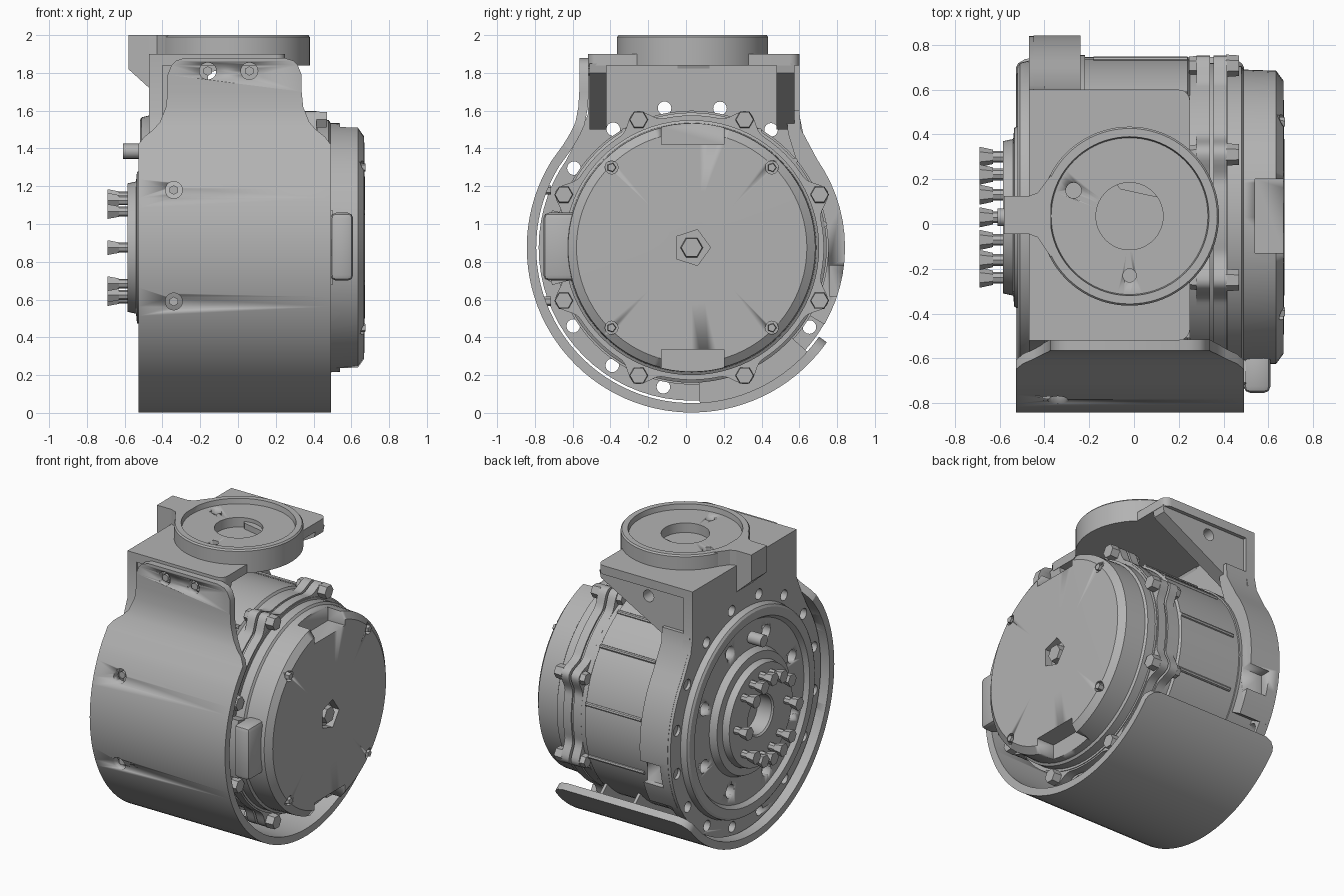
import bpy, bmesh
from math import sin, cos, pi, radians
from mathutils import Matrix, Vector

if "Cube" in bpy.data.objects:
    bpy.data.objects.remove(bpy.data.objects["Cube"])

GREY = (0.45, 0.45, 0.45, 1)
mat = bpy.data.materials.new("machined grey")
mat.use_nodes = True
mat.diffuse_color = GREY
mat.node_tree.nodes["Principled BSDF"].inputs["Base Color"].default_value = GREY

CY, CZ = 0.03, 0.875          # motor axis, running along x
MOTOR = Vector((0, CY, CZ))
TURN = {'X': Matrix.Rotation(pi / 2, 4, 'Y'),
        'Y': Matrix.Rotation(-pi / 2, 4, 'X'),
        'Z': Matrix.Identity(4)}


def finish(name, bm, smooth=True):
    bmesh.ops.remove_doubles(bm, verts=bm.verts, dist=1e-5)
    bmesh.ops.recalc_face_normals(bm, faces=bm.faces)
    me = bpy.data.meshes.new(name)
    bm.to_mesh(me)
    bm.free()
    ob = bpy.data.objects.new(name, me)
    bpy.context.collection.objects.link(ob)
    me.materials.append(mat)
    if smooth:
        activate(ob)
        bpy.ops.object.shade_smooth_by_angle(angle=radians(30))
    return ob


def activate(ob):
    bpy.ops.object.select_all(action='DESELECT')
    ob.select_set(True)
    bpy.context.view_layer.objects.active = ob


def polar(r, deg):
    return (CY + r * cos(radians(deg)), CZ + r * sin(radians(deg)))


def place(axis, a, p, q):
    return {'X': (a, p, q), 'Y': (p, a, q), 'Z': (p, q, a)}[axis]


def prism(name, pts, a, b, axis='X', smooth=True):
    bm = bmesh.new()
    face = bm.faces.new([bm.verts.new(place(axis, a, *p)) for p in pts])
    ext = bmesh.ops.extrude_face_region(bm, geom=[face], use_keep_orig=True)
    shift = Vector(place(axis, b - a, 0, 0))
    bmesh.ops.translate(bm, vec=shift, verts=[v for v in ext['geom'] if isinstance(v, bmesh.types.BMVert)])
    return finish(name, bm, smooth)


def lathe(name, prof, centre=MOTOR, axis='X', n=80):
    bm = bmesh.new()
    rings = [[bm.verts.new(Vector(place(axis, a, r * cos(2 * pi * j / n), r * sin(2 * pi * j / n))) + centre)
              for j in range(n)] for a, r in prof]
    for i, ring in enumerate(rings):
        k = (i + 1) % len(rings)
        if prof[i][1] == 0 and prof[k][1] == 0:
            continue
        for j in range(n):
            m = (j + 1) % n
            bm.faces.new((ring[j], ring[m], rings[k][m], rings[k][j]))
    return finish(name, bm)


def rods(name, specs, axis='X', n=16):
    """Cylinders or cones joined in one mesh: (centre, start radius, end radius, length)."""
    bm = bmesh.new()
    for c, r1, r2, length in specs:
        bmesh.ops.create_cone(bm, cap_ends=True, segments=n, radius1=r1, radius2=r2, depth=length,
                              matrix=Matrix.Translation(c) @ TURN[axis])
    return finish(name, bm, n > 8)


def box(name, lo, hi, bevel=0):
    bm = bmesh.new()
    lo, hi = Vector(lo), Vector(hi)
    bmesh.ops.create_cube(bm, size=1, matrix=Matrix.Translation((lo + hi) / 2) @ Matrix.Diagonal((*(hi - lo), 1)))
    if bevel:
        bmesh.ops.bevel(bm, geom=bm.edges[:], offset=bevel, segments=2, affect='EDGES', profile=0.5)
    return finish(name, bm)


def cut(ob, cutter, keep=False):
    cutter.hide_render = True
    mod = ob.modifiers.new("cut", 'BOOLEAN')
    mod.operation, mod.solver, mod.object = 'DIFFERENCE', 'EXACT', cutter
    activate(ob)
    bpy.ops.object.modifier_apply(modifier="cut")
    if not keep:
        bpy.data.objects.remove(cutter)


def on_circle(x, r, deg):
    return (x, *polar(r, deg))


# Curved guard: swept strip that wraps the drum and narrows into a front tab
R, THICK, MID = 0.873, 0.05, -0.018
rows = [(*polar(R, d), w) for d, w in ((-35, 0.42), (-36, 0.47), (-38, 0.5))]
rows += [(*polar(R, -40 - 3.5 * i), 0.51) for i in range(50)]
rows += [(-0.65, 1.42, 0.51), (-0.625, 1.46, 0.48), (-0.603, 1.5, 0.43), (-0.585, 1.54, 0.395), (-0.57, 1.62, 0.363),
         (-0.565, 1.7, 0.355), (-0.565, 1.79, 0.355), (-0.565, 1.84, 0.335), (-0.565, 1.865, 0.31),
         (-0.565, 1.88, 0.26)]
bm = bmesh.new()
loops = []
for i, (y, z, w) in enumerate(rows):
    p, q = rows[max(i - 1, 0)], rows[min(i + 1, len(rows) - 1)]
    t = Vector((q[0] - p[0], q[1] - p[1])).normalized()
    yi, zi = y + t.y * THICK, z - t.x * THICK
    loops.append([bm.verts.new(v) for v in ((MID - w, y, z), (MID + w, y, z), (MID + w, yi, zi), (MID - w, yi, zi))])
for a, b in zip(loops, loops[1:]):
    for k in range(4):
        bm.faces.new((a[k], a[(k + 1) % 4], b[(k + 1) % 4], b[k]))
bm.faces.new(loops[0])
bm.faces.new(loops[-1])
guard = finish("curved_guard", bm)
guard_holes = [(-0.34, -0.8, 1.18), (-0.34, -0.8, 0.59), (-0.16, -0.56, 1.81), (0.06, -0.56, 1.81)]
cut(guard, rods("guard_cutter", [(p, 0.045, 0.045, 0.3) for p in guard_holes], 'Y', 20))
rods("guard_screws", [((x, y + (0.06 if z < 1.5 else 0.03), z), 0.025, 0.025, 0.05) for x, y, z in guard_holes], 'Y', 6)

# Side plate: round below, rising to a straight bracket
plate_pts = [polar(0.81, 35 - 5 * i) for i in range(51)]
plate_pts += [(-0.56, 1.48), (-0.52, 1.58), (-0.52, 1.86), (0.6, 1.86), (0.6, 1.58), (0.62, 1.48)]
plate = prism("side_plate", plate_pts, -0.47, -0.40)
holes = [(on_circle(-0.5, 0.752, 11 + 22.5 * i), 0.036, 0.036, 0.3) for i in range(16)]
holes += [(on_circle(-0.5, 0.51, 22.5 + 45 * i), 0.045, 0.045, 0.17) for i in range(8)]
cutter = rods("plate_cutter", holes)
cut(plate, cutter, keep=True)

# Output hub with raised rim and stepped centre
hub = lathe("output_hub", [(-0.41, 0), (-0.41, 0.69), (-0.47, 0.7), (-0.51, 0.69), (-0.52, 0.675), (-0.52, 0.62),
                           (-0.49, 0.6), (-0.49, 0.42), (-0.535, 0.4), (-0.54, 0.35), (-0.585, 0.34),
                           (-0.585, 0.14), (-0.575, 0.13), (-0.47, 0.13), (-0.47, 0)])
cut(hub, cutter)
angles = [0, 180] + [s * a for s in (1, -1) for a in (45, 68, 90, 112, 135)]
rods("hub_bolt_shanks", [(on_circle(-0.61, 0.27, a), 0.026, 0.026, 0.08) for a in angles], n=8)
rods("hub_bolt_heads", [(on_circle(-0.66, 0.27, a), 0.045, 0.032, 0.06) for a in angles], n=6)
rods("index_pin", [(on_circle(-0.56, 0.51, 90), 0.04, 0.04, 0.1)])

# Rear ear strip, mirroring the guard on a narrow width
outer = [polar(0.812, -30 + 5 * i) for i in range(14)] + [(0.61, 1.5), (0.6, 1.6)]
inner = [(0.53, 1.6), (0.54, 1.48)] + [polar(0.7, 35 - 5 * i) for i in range(14)]
ear = prism("rear_ear", outer + inner, -0.45, -0.24)
cut(ear, box("ear_cutter", (-0.39, 0.76, 0.62), (-0.2, 0.95, 0.78)))

# Top bracket: plate and triangular gussets
corner = [(0.25 - 0.05 * (1 - cos(a)), 0.05 * (1 - sin(a))) for a in (0, pi / 8, pi / 4, 3 * pi / 8, pi / 2)]
top_pts = [(-0.47, 0.6), (-0.47, -0.52)] + [(x, -0.52 + d) for x, d in reversed(corner)]
top_pts += [(x, 0.6 - d) for x, d in corner]
prism("top_plate", top_pts, 1.84, 1.9, 'Z')
tri = [(-0.46, 1.85), (0.25, 1.85), (0.24, 1.8), (-0.3, 1.5), (-0.46, 1.5)]
for name, y0, y1 in (("front_gusset", -0.51, -0.42), ("rear_gusset", 0.48, 0.575)):
    g = prism(name, tri, y0, y1, 'Y', False)
    cut(g, rods("gusset_cutter", [((-0.12, (y0 + y1) / 2, 1.77), 0.04, 0.04, 0.3)], 'Y'))

# Mounting ring with recessed floor, bore and locating arm
RING = Vector((-0.02, 0.035, 0))
ring = lathe("mounting_ring", [(1.84, 0), (1.84, 0.4), (1.99, 0.4), (2.0, 0.392), (2.0, 0.355), (1.965, 0.35),
                               (1.965, 0.15), (1.87, 0.15), (1.87, 0)], RING, 'Z')
cut(ring, rods("ring_cutter", [((-0.27, 0.15, 1.96), 0.035, 0.035, 0.08), ((-0.02, -0.23, 1.96), 0.03, 0.03, 0.08)], 'Z'))
prism("bore_flat", [(-0.1, 0.2), (0.02, 0.2), (0.14, 0.13), (0.1, 0.12), (-0.06, 0.155)], 1.87, 1.94, 'Z')
prism("locating_arm", [(-0.58, 2.0), (-0.58, 1.82), (-0.47, 1.72), (-0.44, 1.72), (-0.37, 1.9), (-0.37, 2.0)],
      -0.045, 0.125, 'Y', False)
prism("arm_flare", [(-0.47, -0.045), (-0.43, -0.06), (-0.37, -0.15), (-0.37, 0.22), (-0.43, 0.14), (-0.47, 0.125)],
      1.86, 2.0, 'Z')

# Motor drum with long ribs
lathe("motor_drum", [(-0.42, 0), (-0.42, 0.72), (-0.22, 0.725), (-0.22, 0.715), (0.24, 0.715), (0.25, 0.7), (0.3, 0.7),
                     (0.3, 0)])
rods("drum_ribs", [(on_circle(0.03, 0.715, a), 0.014, 0.014, 0.42) for a in (-20, 10, 40, 60, 120)], n=8)
for i, x in enumerate((-0.05, 0.2)):
    arc = [polar(0.84, -42 - 5 * k) for k in range(10)] + [polar(0.7, -87 + 5 * k) for k in range(10)]
    prism(f"guard_fin_{i + 1}", arc, x, x + 0.02)

# Clamping flanges with bolt ears
lobes = [polar(0.7 + 0.08 * max(0, cos(8 * radians(1.5 * k - 22.5))) ** 3, 1.5 * k) for k in range(240)]
prism("inner_flange", lobes, 0.28, 0.34)
prism("outer_flange", lobes, 0.355, 0.415)
lathe("flange_gasket", [(0.3, 0), (0.3, 0.69), (0.42, 0.69), (0.42, 0)])
rods("flange_bolts", [(on_circle(0.44, 0.733, 22.5 + 45 * k), 0.05, 0.046, 0.06) for k in range(8)], n=6)
rods("flange_nuts", [(on_circle(0.265, 0.733, 22.5 + 45 * k), 0.04, 0.045, 0.04) for k in range(8)], n=6)

# End cover with notches and centre socket
cover = lathe("end_cover", [(0.4, 0), (0.4, 0.675), (0.48, 0.675), (0.49, 0.66), (0.635, 0.655), (0.668, 0.61),
                            (0.672, 0.3), (0.672, 0)])
for z0, z1 in ((1.42, 1.7), (0.05, 0.335)):
    cut(cover, box("notch_cutter", (0.54, -0.13, z0), (0.8, 0.2, z1)))
cut(cover, rods("socket_cutter", [((0.67, CY, CZ), 0.1, 0.1, 0.1)], n=5))
cut(cover, rods("screw_cutter", [(on_circle(0.67, 0.6, 45 + 90 * k), 0.035, 0.035, 0.06) for k in range(4)], n=12))
rods("cover_screws", [(on_circle(0.655, 0.6, 45 + 90 * k), 0.026, 0.022, 0.04) for k in range(4)], n=5)
rods("centre_bolt", [((0.645, CY, CZ), 0.06, 0.055, 0.05)], n=6)

# Connector housing on the front of the cover
box("connector_housing", (0.49, -0.755, 0.7), (0.61, -0.55, 1.06), 0.03)
prism("connector_base", [polar(0.765, 165 + 3 * k) for k in range(11)] + [polar(0.6, 195 - 3 * k) for k in range(11)],
      0.42, 0.5)
